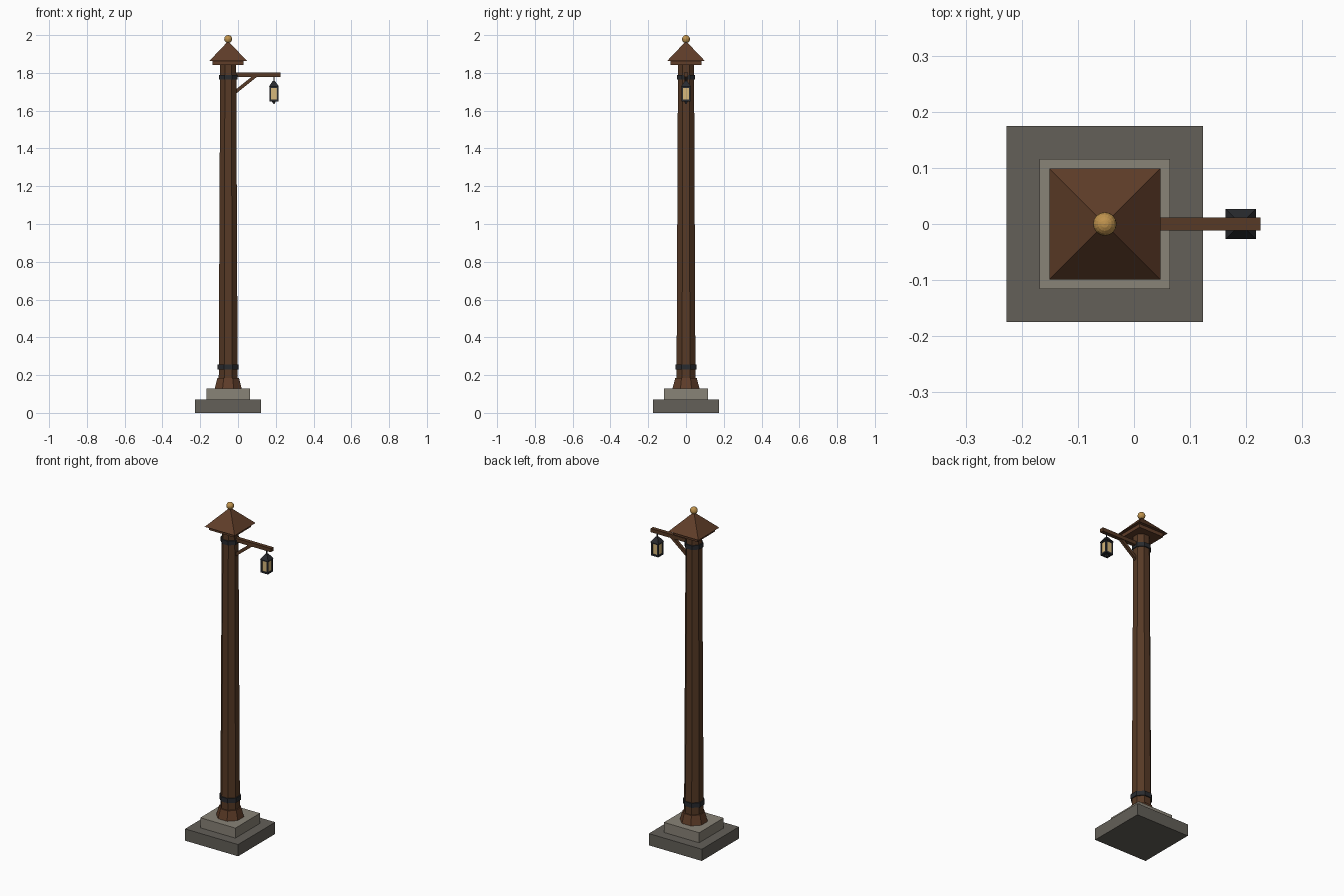
import bpy, bmesh, math
from mathutils import Matrix, Vector

if "Cube" in bpy.data.objects:
    bpy.data.objects.remove(bpy.data.objects["Cube"])

CX = -0.052   # post axis
LX = 0.19     # lantern axis


def mat(name, rgb):
    m = bpy.data.materials.new(name)
    m.diffuse_color = (*rgb, 1)
    m.use_nodes = True
    m.node_tree.nodes["Principled BSDF"].inputs["Base Color"].default_value = m.diffuse_color
    return m


POST = mat("post_wood", (0.095, 0.042, 0.019))
ROOF = mat("roof_wood", (0.115, 0.047, 0.022))
DARK_STONE = mat("dark_stone", (0.125, 0.115, 0.098))
LIGHT_STONE = mat("light_stone", (0.25, 0.228, 0.185))
IRON = mat("black_iron", (0.022, 0.024, 0.028))
GLASS = mat("warm_glass", (0.68, 0.48, 0.2))
BRASS = mat("brass", (0.52, 0.29, 0.075))


def finish(name, bm, m):
    bmesh.ops.recalc_face_normals(bm, faces=bm.faces)
    me = bpy.data.meshes.new(name)
    bm.to_mesh(me)
    bm.free()
    me.materials.append(m)
    ob = bpy.data.objects.new(name, me)
    bpy.context.collection.objects.link(ob)
    return ob


def prism(name, m, x, z0, z1, w0, w1=None, n=4, y=0):
    """Tapered n-sided prism, widths measured across the flats."""
    w1 = w0 if w1 is None else w1
    k = 0.5 / math.cos(math.pi / n)
    bm = bmesh.new()
    bmesh.ops.create_cone(
        bm, cap_ends=True, segments=n, radius1=w0 * k, radius2=w1 * k, depth=z1 - z0,
        matrix=Matrix.Translation((x, y, (z0 + z1) / 2)) @ Matrix.Rotation(math.pi / n, 4, 'Z'))
    return finish(name, bm, m)


def beam(name, m, a, b, width, height):
    """Rectangular bar between two points in the xz plane."""
    a, b = Vector(a), Vector(b)
    d = b - a
    bm = bmesh.new()
    bmesh.ops.create_cube(
        bm, size=1,
        matrix=Matrix.Translation((a + b) / 2)
        @ Matrix.Rotation(-math.atan2(d.z, d.x), 4, 'Y')
        @ Matrix.Diagonal((d.length, width, height, 1)))
    return finish(name, bm, m)


# stone base
prism("base_lower_step", DARK_STONE, CX, 0, 0.07, 0.35)
prism("base_upper_step", LIGHT_STONE, CX, 0.07, 0.13, 0.232)

# octagonal post with flared foot and iron bands
prism("post_foot", ROOF, CX, 0.13, 0.185, 0.142, 0.114, 8)
prism("post_shaft", POST, CX, 0.18, 1.85, 0.10, 0.085, 8)
prism("lower_band", IRON, CX, 0.23, 0.257, 0.111, n=8)
prism("upper_band", IRON, CX, 1.765, 1.79, 0.097, n=8)

# roof cap
prism("cap_plate", ROOF, CX, 1.843, 1.866, 0.164)
prism("cap_roof", ROOF, CX, 1.864, 1.965, 0.198, 0.006)
bm = bmesh.new()
bmesh.ops.create_uvsphere(bm, u_segments=16, v_segments=10, radius=0.021,
                          matrix=Matrix.Translation((CX, 0, 1.979)))
finish("finial_ball", bm, BRASS)

# bracket arm and brace
beam("arm", POST, (CX + 0.02, 0, 1.79), (0.225, 0, 1.79), 0.023, 0.022)
beam("arm_brace", POST, (-0.025, 0, 1.69), (0.092, 0, 1.784), 0.016, 0.018)

# hanging lantern
prism("lantern_hook", IRON, LX, 1.75, 1.782, 0.006, n=8)
prism("lantern_roof", IRON, LX, 1.727, 1.757, 0.054, 0.012)
prism("lantern_top_plate", IRON, LX, 1.72, 1.728, 0.048)
prism("lantern_glass", GLASS, LX, 1.655, 1.722, 0.040)
prism("lantern_bottom_plate", IRON, LX, 1.648, 1.658, 0.048)
prism("lantern_bottom_tip", IRON, LX, 1.636, 1.649, 0.006, 0.020)
for i, (sx, sy) in enumerate([(-1, -1), (1, -1), (1, 1), (-1, 1)]):
    prism(f"lantern_corner_{i + 1}", IRON, LX + sx * 0.0195, 1.65, 1.726, 0.008, y=sy * 0.0195)
